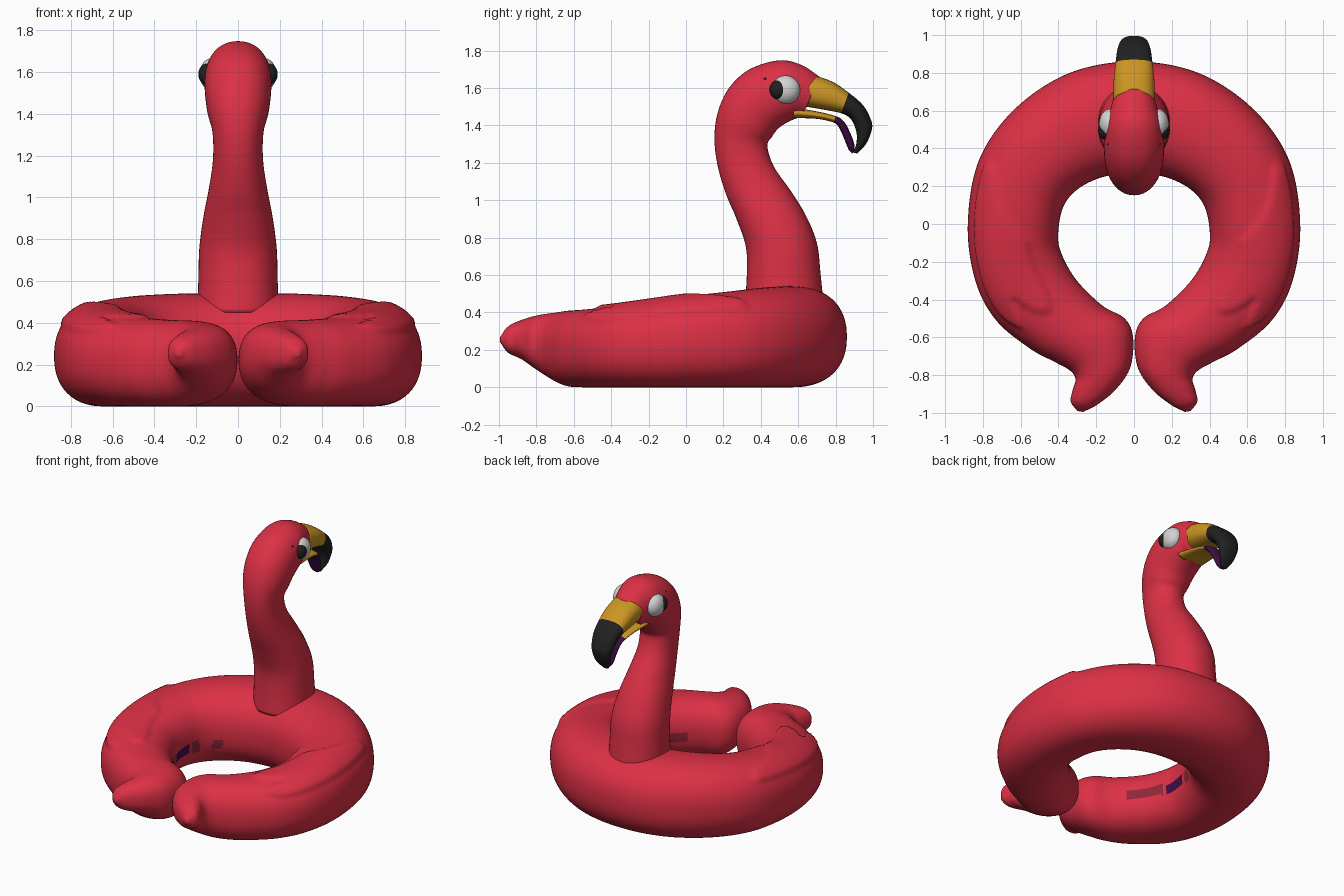
import bpy, bmesh, math
from mathutils import Vector

if "Cube" in bpy.data.objects:
    bpy.data.objects.remove(bpy.data.objects["Cube"])


def mat(name, r, g, b):
    m = bpy.data.materials.new(name)
    m.diffuse_color = (r, g, b, 1)
    m.use_nodes = True
    m.node_tree.nodes["Principled BSDF"].inputs["Base Color"].default_value = m.diffuse_color
    return m


RED = mat("coral red", .72, .03, .06)
DARK = mat("dark red", .27, .02, .04)
PURPLE = mat("dark purple", .05, .004, .06)
YELLOW = mat("beak yellow", .60, .30, .017)
BLACK = mat("black", .015, .015, .015)
WHITE = mat("eye white", .65, .65, .65)


def spline(rows, t):
    """Catmull-Rom interpolation of equal-length rows of numbers."""
    i = min(int(t), len(rows) - 2)
    f = t - i
    p1, p2 = rows[i], rows[i + 1]
    p0 = rows[i - 1] if i else [2 * a - b for a, b in zip(p1, p2)]
    p3 = rows[i + 2] if i + 2 < len(rows) else [2 * b - a for a, b in zip(p1, p2)]
    return [b + .5 * f * (c - a + f * (2 * a - 5 * b + 4 * c - d + f * (3 * (b - c) + d - a)))
            for a, b, c, d in zip(p0, p1, p2, p3)]


def spow(v, e):
    return math.copysign(abs(v) ** e, v)


def finish(name, bm, mats):
    bmesh.ops.recalc_face_normals(bm, faces=bm.faces)
    me = bpy.data.meshes.new(name)
    bm.to_mesh(me)
    bm.free()
    for m in mats:
        me.materials.append(m)
    for p in me.polygons:
        p.use_smooth = True
    ob = bpy.data.objects.new(name, me)
    bpy.context.collection.objects.link(ob)
    return ob


def loft(name, rows, frame, mats, rule=None, steps=8, sides=48, power=2.0, bump=None):
    """Skin superellipse sections; frame(row) gives the two ends and the half axis."""
    bm = bmesh.new()
    rings = []
    count = (len(rows) - 1) * steps
    for k in range(count + 1):
        t = k / steps
        a, b, c = frame(spline(rows, t))
        ring = []
        for j in range(sides):
            th = 2 * math.pi * j / sides
            d = ((b - a) / 2 * spow(math.cos(th), 2 / power)
                 + c * spow(math.sin(th), 2 / power))
            if bump:
                d += d.normalized() * bump(t, th)
            ring.append(bm.verts.new((a + b) / 2 + d))
        rings.append(ring)
    for k in range(count):
        for j in range(sides):
            n = (j + 1) % sides
            f = bm.faces.new((rings[k][j], rings[k][n], rings[k + 1][n], rings[k + 1][j]))
            if rule:
                f.material_index = rule((k + .5) / steps, f.calc_center_median())
    bm.faces.new(rings[0])
    end = bm.faces.new(rings[-1])
    end.material_index = bm.faces[:][0].material_index if not rule else rule(len(rows) - 1, end.calc_center_median())
    return finish(name, bm, mats)


# Float ring: outer x, outer y, inner x, inner y, bottom, top (right half, front to tail)
half = [
    (0, .86, 0, .27, 0, .54),
    (.34, .80, .16, .25, 0, .54),
    (.63, .61, .29, .19, 0, .53),
    (.82, .34, .37, .10, 0, .51),
    (.88, 0, .40, -.03, 0, .485),
    (.84, -.30, .39, -.14, 0, .455),
    (.73, -.51, .31, -.29, 0, .43),
    (.55, -.66, .17, -.43, 0, .415),
    (.42, -.73, .05, -.50, .005, .41),
    (.34, -.775, .005, -.60, .035, .40),
    (.31, -.82, .02, -.76, .09, .385),
    (.325, -.88, .10, -.88, .15, .36),
    (.335, -.94, .20, -.96, .185, .325),
    (.30, -.99, .27, -.995, .24, .27),
]
ring_rows = [(-r[0], r[1], -r[2]) + r[3:] for r in reversed(half[1:])] + half
mid = len(half) - 1


def ring_frame(r):
    z = (r[4] + r[5]) / 2
    return Vector((r[2], r[3], z)), Vector((r[0], r[1], z)), Vector((0, 0, (r[5] - r[4]) / 2))


def wing(t, th):
    """Slightly raised folded wing with scalloped feather ends."""
    t, deg = abs(t - mid), math.degrees(th)
    ramp = lambda v: max(0, min(1, v))
    rear = 5.7 + .8 * abs(math.sin(math.radians(deg - 30) * 4.5))
    upper = 55 + 27 * ramp((t - 2.9) / 1.5) * 2
    return .016 * (ramp((t - 2.9) * 6) * ramp((rear - t) * 6)
                   * ramp((deg - 32) / 7) * ramp((upper - deg) / 8))


def ring_rule(t, c):
    """Small printed patches on the wall of the hole."""
    if math.hypot(c.x, c.y + .1) > .47 or c.y < -.36 or not .17 < c.z < .24:
        return 0
    if c.x < 0 and -.14 < c.y < .01:
        return 2
    return 1 if c.y < -.16 or .04 < c.y < .10 or .17 < c.y < .21 else 0


loft("float_ring", ring_rows, ring_frame, [RED, DARK, PURPLE], ring_rule,
     steps=12, sides=80, power=2.3, bump=wing)


# Neck, head and beak sections: back/top y z, front/bottom y z, half width
def side_frame(r):
    return Vector((0, r[0], r[1])), Vector((0, r[2], r[3])), Vector((r[4], 0, 0))


neck = [
    (.315, .45, .735, .45, .195),
    (.325, .60, .72, .60, .19),
    (.32, .75, .70, .77, .185),
    (.27, .90, .64, .92, .165),
    (.215, 1.03, .56, 1.05, .14),
    (.17, 1.18, .47, 1.18, .12),
    (.152, 1.33, .435, 1.29, .122),
    (.17, 1.47, .46, 1.34, .145),
    (.23, 1.60, .49, 1.38, .157),
    (.34, 1.70, .53, 1.41, .16),
    (.50, 1.748, .57, 1.43, .15),
    (.62, 1.722, .60, 1.44, .125),
    (.715, 1.66, .62, 1.445, .108),
]
loft("neck_and_head", neck, side_frame, [RED], power=2.15)

upper = [
    (.70, 1.665, .58, 1.51, .110),
    (.79, 1.63, .72, 1.487, .108),
    (.87, 1.575, .83, 1.465, .098),
    (.945, 1.51, .875, 1.44, .090),
    (.985, 1.44, .90, 1.40, .080),
    (.995, 1.385, .913, 1.35, .068),
    (.965, 1.305, .91, 1.30, .050),
    (.915, 1.25, .895, 1.255, .020),
]
loft("upper_beak", upper, side_frame, [YELLOW, BLACK], lambda t, c: int(t > 2), power=2.4)

lower = [
    (.58, 1.495, .57, 1.44, .105),
    (.70, 1.475, .70, 1.435, .088),
    (.80, 1.45, .79, 1.415, .075),
    (.845, 1.42, .82, 1.385, .062),
    (.878, 1.36, .845, 1.33, .050),
    (.90, 1.30, .87, 1.27, .038),
    (.90, 1.26, .89, 1.25, .015),
]
loft("lower_beak", lower, side_frame, [YELLOW, PURPLE], lambda t, c: int(t > 2), power=2.4)


# Eyes: white ball, pupil and a small marking behind, on both sides
def ball(name, centre, radii, material):
    bm = bmesh.new()
    bmesh.ops.create_uvsphere(bm, u_segments=32, v_segments=20, radius=1)
    bmesh.ops.scale(bm, vec=radii, verts=bm.verts)
    bmesh.ops.translate(bm, vec=centre, verts=bm.verts)
    finish(name, bm, [material])


for s, side in ((-1, "left"), (1, "right")):
    ball(side + "_eye", (s * .125, .53, 1.59), (.06, .08, .077), WHITE)
    ball(side + "_pupil", (s * .145, .495, 1.59), (.045, .05, .053), BLACK)
    ball(side + "_eye_mark", (s * .123, .43, 1.632), (.02, .036, .03), BLACK)
